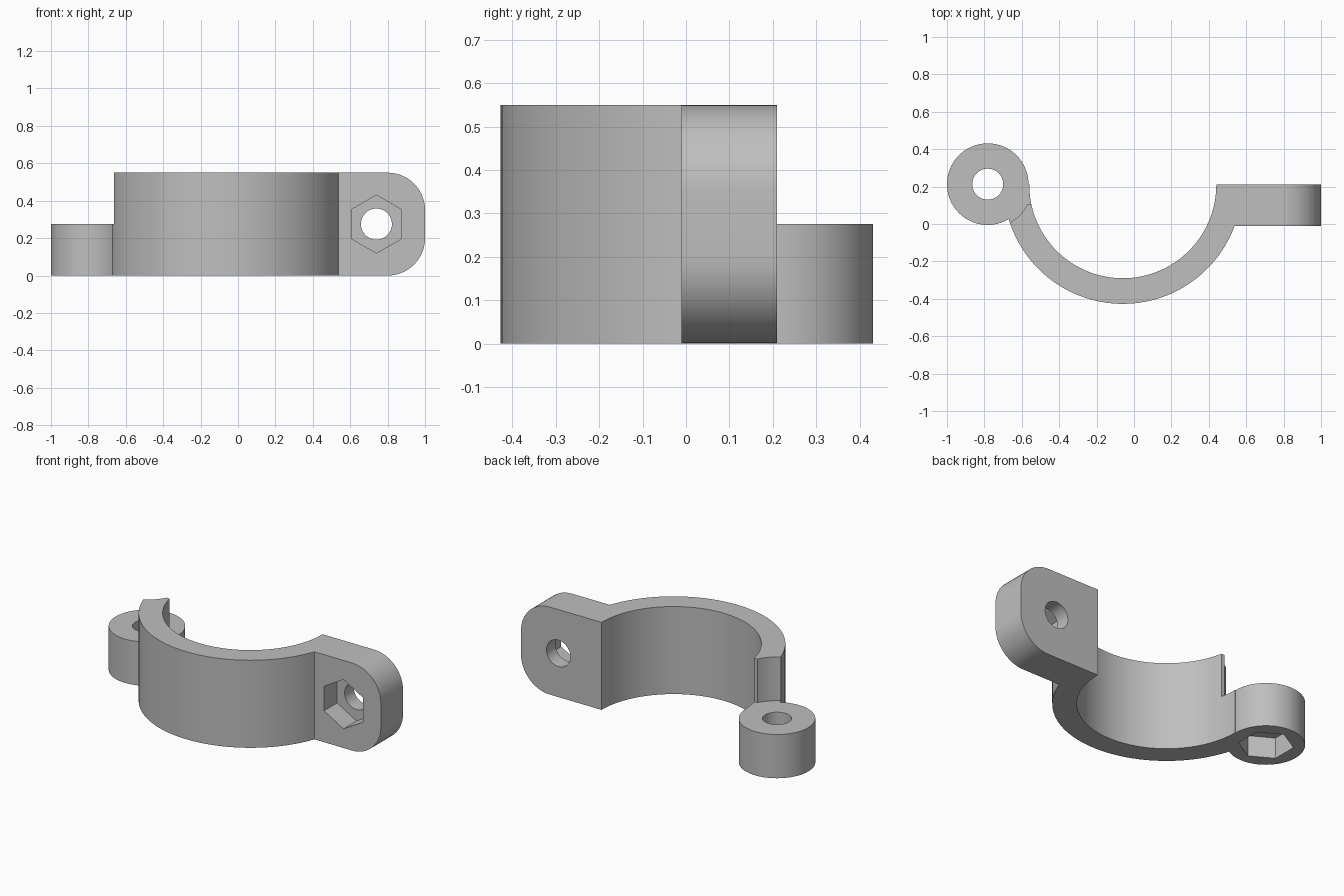
import bpy, bmesh
from math import pi, cos, sin, asin, radians
from mathutils import Matrix, Vector

cube = bpy.data.objects.get("Cube")
if cube:
    bpy.data.objects.remove(cube)

HEIGHT, HINGE_H = 0.55, 0.275
CX, CY, R_IN, R_OUT = -0.06, 0.21, 0.50, 0.637      # half ring
TAB_FRONT, TAB_END = -0.01, 1.0                     # bolt tab
HINGE = Vector((-0.782, 0.213, 0))
BOLT = Vector((0.74, 0, HEIGHT / 2))
HOLE_R, NUT_R, NUT_DEPTH = 0.083, 0.155, 0.13

grey = bpy.data.materials.new("grey plastic")
grey.use_nodes = True
colour = (0.52, 0.52, 0.52, 1)
grey.diffuse_color = colour
grey.node_tree.nodes["Principled BSDF"].inputs["Base Color"].default_value = colour


def to_object(name, bm):
    bmesh.ops.recalc_face_normals(bm, faces=bm.faces)
    mesh = bpy.data.meshes.new(name)
    bm.to_mesh(mesh)
    bm.free()
    mesh.materials.append(grey)
    ob = bpy.data.objects.new(name, mesh)
    bpy.context.collection.objects.link(ob)
    return ob


def prism(name, outline, z0, z1):
    bm = bmesh.new()
    face = bm.faces.new([bm.verts.new((x, y, z0)) for x, y in outline])
    top = bmesh.ops.extrude_face_region(bm, geom=[face])["geom"]
    bmesh.ops.translate(bm, vec=(0, 0, z1 - z0),
                        verts=[v for v in top if isinstance(v, bmesh.types.BMVert)])
    return to_object(name, bm)


def arc(cx, cy, r, a0, a1, n):
    return [(cx + r * cos(a0 + (a1 - a0) * i / n),
             cy + r * sin(a0 + (a1 - a0) * i / n)) for i in range(n + 1)]


def disc(centre, r, n, turn=0):
    return arc(centre.x, centre.y, r, turn, turn + 2 * pi, n)[:-1]


def combine(target, tool, operation):
    mod = target.modifiers.new(operation.lower(), 'BOOLEAN')
    mod.operation, mod.solver, mod.object = operation, 'EXACT', tool
    bpy.ops.object.select_all(action='DESELECT')
    bpy.context.view_layer.objects.active = target
    target.select_set(True)
    bpy.ops.object.modifier_apply(modifier=mod.name)
    bpy.data.objects.remove(tool)


# Half ring and bolt tab share one plan outline
meet = asin((TAB_FRONT - CY) / R_OUT)
outline = arc(CX, CY, R_IN, -pi, 0, 64)
outline += [(TAB_END, CY), (TAB_END, TAB_FRONT)]
outline += arc(CX, CY, R_OUT, meet, -pi, 60)
clamp = prism("clamp_half", outline, 0, HEIGHT)

# Round the two outer corners of the tab
bm = bmesh.new()
bm.from_mesh(clamp.data)
corners = [e for e in bm.edges
           if all(v.co.x > TAB_END - 0.001 for v in e.verts)
           and abs(e.verts[0].co.z - e.verts[1].co.z) < 0.001]
bmesh.ops.bevel(bm, geom=corners, offset=0.2, segments=14, profile=0.5,
                affect='EDGES', clamp_overlap=False)
bm.to_mesh(clamp.data)
bm.free()

# Clearance for the mating hinge above the knuckle
combine(clamp, prism("clearance", disc(HINGE, 0.238, 72), HINGE_H, 1), 'DIFFERENCE')
tip = [(-0.8, 0.105), (-0.5, 0.105), (-0.5, 0.5), (-0.8, 0.5)]
combine(clamp, prism("tip_cut", tip, HINGE_H, 1), 'DIFFERENCE')

# Hinge knuckle with its bore and nut pocket from below
combine(clamp, prism("hinge_knuckle", disc(HINGE, 0.218, 72), 0, HINGE_H), 'UNION')
combine(clamp, prism("hinge_bore", disc(HINGE, HOLE_R, 40), -0.2, 0.5), 'DIFFERENCE')
combine(clamp, prism("hinge_pocket", disc(HINGE, NUT_R, 6, pi / 2), -0.2, NUT_DEPTH),
        'DIFFERENCE')

# Bolt hole and nut pocket through the front of the tab
origin = Vector((0, 0, 0))
for name, r, n, end in (("bolt_bore", HOLE_R, 40, 0.5),
                        ("bolt_pocket", NUT_R, 6, TAB_FRONT + NUT_DEPTH)):
    tool = prism(name, disc(origin, r, n, pi / 2), -0.3, end)
    tool.data.transform(Matrix.Translation(BOLT) @ Matrix.Rotation(radians(-90), 4, 'X'))
    combine(clamp, tool, 'DIFFERENCE')

bpy.ops.object.shade_smooth_by_angle(angle=radians(25))
